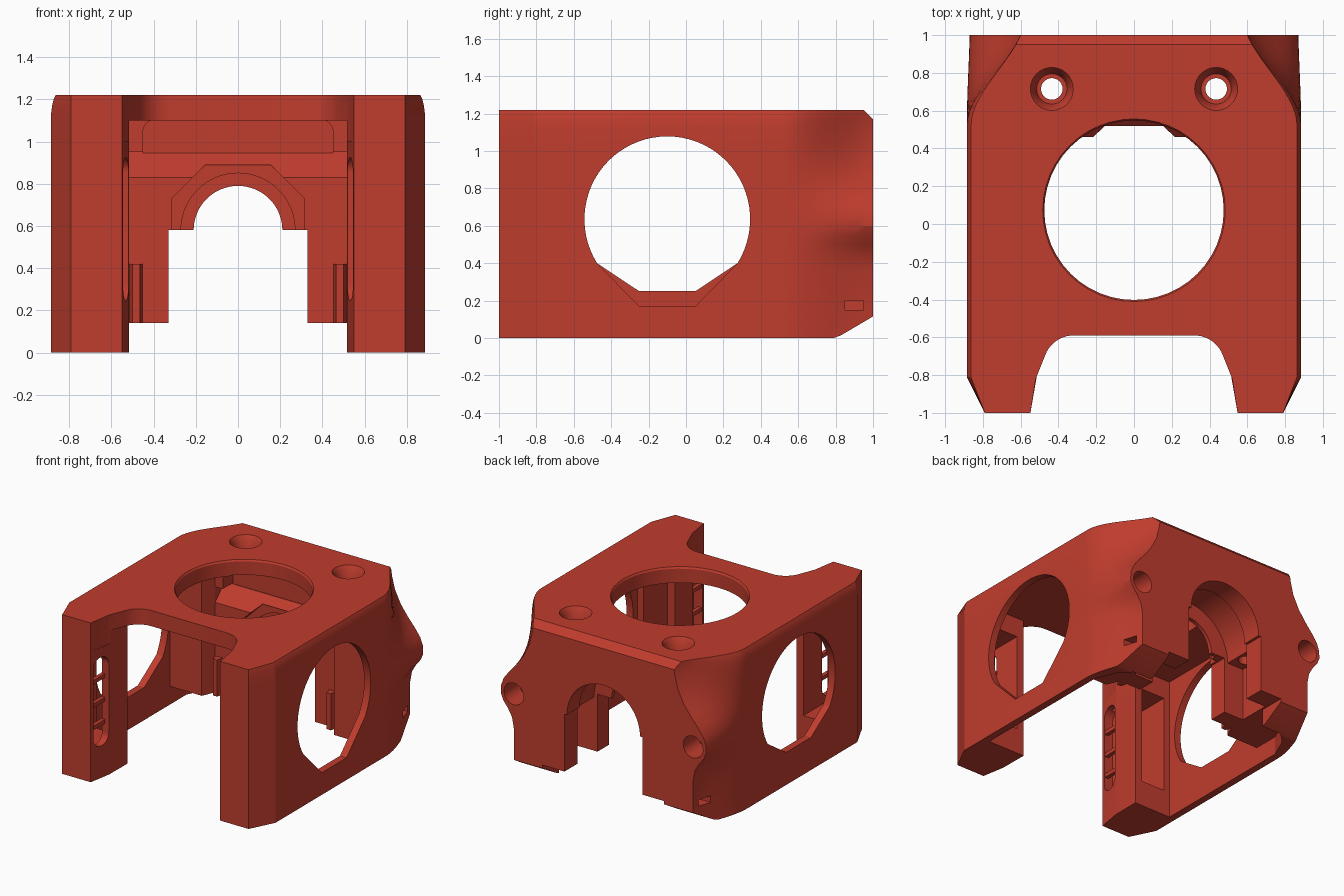
import bpy, bmesh
from math import sin, cos, radians

if "Cube" in bpy.data.objects:
    bpy.data.objects.remove(bpy.data.objects["Cube"])

red = bpy.data.materials.new("brick_red")
red.use_nodes = True
red.diffuse_color = (0.53, 0.046, 0.027, 1)
red.node_tree.nodes["Principled BSDF"].inputs["Base Color"].default_value = red.diffuse_color


def loft(name, rings):
    """Closed solid skinned through rings of equal length."""
    bm = bmesh.new()
    loops = [[bm.verts.new(p) for p in ring] for ring in rings]
    n = len(loops[0])
    for low, high in zip(loops, loops[1:]):
        for i in range(n):
            j = (i + 1) % n
            bm.faces.new((low[i], low[j], high[j], high[i]))
    bm.faces.new(loops[0][::-1])
    bm.faces.new(loops[-1])
    bmesh.ops.recalc_face_normals(bm, faces=bm.faces)
    mesh = bpy.data.meshes.new(name)
    bm.to_mesh(mesh)
    bm.free()
    mesh.materials.append(red)
    ob = bpy.data.objects.new(name, mesh)
    bpy.context.collection.objects.link(ob)
    return ob


def place(axis, u, v, w):
    return {"x": (w, u, v), "y": (u, w, v), "z": (u, v, w)}[axis]


def prism(name, axis, a, b, pts):
    return loft(name, [[place(axis, u, v, w) for u, v in pts] for w in (a, b)])


def box(name, x, y, z):
    return prism(name, "z", *z, [(x[0], y[0]), (x[1], y[0]), (x[1], y[1]), (x[0], y[1])])


def arc(u, v, r, start=0, end=360, n=48):
    return [(u + r * cos(radians(start + (end - start) * i / n)),
             v + r * sin(radians(start + (end - start) * i / n))) for i in range(n + 1)]


def circle(u, v, r):
    return arc(u, v, r)[:-1]


def mirrored(half):
    return half + [(-u, v) for u, v in reversed(half)]


def arch(width, shoulder, r):
    return [(-width, -0.1), (width, -0.1), (width, shoulder)] + \
        arc(0, shoulder, r, 0, 180, 32) + [(-width, shoulder)]


def cut(cutter):
    mod = shell.modifiers.new("cut", "BOOLEAN")
    mod.operation, mod.solver, mod.object = "DIFFERENCE", "EXACT", cutter
    bpy.context.view_layer.objects.active = shell
    bpy.ops.object.modifier_apply(modifier=mod.name)
    bpy.data.objects.remove(cutter)


# Outer body: stacked outlines whose rear corners swell into two ears
def outline(z, rear_x, rear_y, inset):
    side = 0.885 - inset
    half = [(0.79, -1), (side, -0.81)]
    for i in range(13):
        y = 0.52 + (rear_y - 0.52) * i / 12
        t = (y - 0.52) / 0.48
        f = 0.6 * t * t * (3 - 2 * t) + 0.4 * t * t
        half.append((side + (rear_x - side) * f, y))
    return [(x, y, z) for x, y in mirrored(half)]


levels = [(0, .76, .79, 0), (.015, .76, .83, 0), (.115, .76, 1, 0), (.36, .76, 1, 0),
          (.44, .775, 1, 0), (.5, .81, 1, 0), (.55, .85, 1, 0), (.6, .87, 1, 0),
          (.66, .868, 1, 0), (.72, .845, 1, 0), (.78, .8, 1, 0), (.85, .74, 1, 0),
          (.93, .68, 1, 0), (1.03, .63, 1, 0), (1.13, .605, 1, 0), (1.17, .6, 1, .005),
          (1.2, .6, .97, .012), (1.22, .6, .95, .022)]
shell = loft("shell", [outline(*level) for level in levels])

# Main chamber with stepped rear corners, and the channel between the front legs
cut(prism("chamber", "z", -.1, 1.1,
          mirrored([(.83, -.6), (.83, .36), (.56, .36), (.515, .46)])))
cut(prism("channel", "z", -.1, 1.1, mirrored([(.552, -1.02), (.517, -.82), (.515, -.55)])))

# Notch in the top plate, with rounded inner corners
cut(prism("top_notch", "z", 1, 1.3,
          mirrored([(.552, -1.02), (.52, -.82)] + arc(.32, -.75, .16, 20, 90, 10))))

# Round opening in the top, with a fine chamfer
cut(prism("top_opening", "z", 1, 1.3, circle(0, .073, .475)))
cut(loft("top_rim", [[(x, y, z) for x, y in circle(0, .073, r)]
                     for z, r in ((1.2, .47), (1.23, .49))]))

# Side openings: round with a flat foot, the left one reaching lower
for s, foot in ((-1, .25), (1, .17)):
    cut(prism("side_opening", "x", s * .6, s,
              arc(-.1, .635, .443, -32, 212) + [(-.25, foot), (.05, foot)]))

# Rear block: raised floor behind thin side walls, stepped arches, front recess
cut(box("rear_floor", (-.515, .515), (.4, 1.1), (-.1, .14)))
cut(prism("rear_floor_sides", "z", -.1, .14,
          mirrored([(.83, .3), (.83, .56), (.76, .72), (.68, .8), (.5, .8)])))
cut(prism("rear_arch", "y", .84, 1.1, arch(.33, .58, .31)))
cut(prism("middle_pocket", "y", .6, .845, arch(.5, .55, .36)))
cut(prism("inner_arch", "y", .4, .61, arch(.33, .58, .21)))
cut(prism("eight_sided_recess", "y", .4, .53,
          mirrored([(.315, .575), (.315, .73), (.155, .89)])))
cut(prism("round_recess", "y", .5, .57, arc(0, .58, .27, 0, 180)))
cut(prism("sloped_shelf", "x", -.515, .515,
          [(.4, .83), (.46, .83), (.58, .95), (.4, .95)]))
cut(prism("upper_recess", "y", .4, .58,
          mirrored([(.45, .945)] + arc(.39, 1.045, .06, 0, 90, 8))))

for s in (-1, 1):
    # Countersunk vertical screw holes
    cut(prism("screw_hole", "z", -.1, 1.3, circle(s * .435, .715, .057)))
    cut(loft("screw_sink", [[(x, y, z) for x, y in circle(s * .435, .715, r)]
                            for z, r in ((1.13, .08), (1.19, .095), (1.23, .12))]))
    # Ear holes and small rear slits
    cut(prism("ear_hole", "y", .82, 1.1, circle(s * .76, .62, .083)))
    cut(box("rear_slit", sorted((s * .7, s * .95)), (.85, .95), (.15, .2)))
    # Hollow inside each leg, with a long slot to the channel
    cut(box("leg_hollow", sorted((s * .575, s * .78)), (-.93, -.5), (.2, .95)))
    slot = arc(-.9, .85, .075, 0, 180, 16) + arc(-.9, .32, .075, 180, 360, 16)
    cut(prism("leg_slot", "x", s * .48, s * .62, slot))

# Cross ribs in the leg slots and locating posts on the rear block
for s, side in ((-1, "right"), (1, "left")):
    for i, z in enumerate((.4, .57, .75)):
        prism(f"{side}_slot_rib_{i + 1}", "x", s * .55, s * .58,
              [(-.98, z - .015), (-.82, z - .015), (-.82, z + .015), (-.98, z + .015)])
    prism(f"{side}_post", "z", .14, .42,
          [(s * x, y) for x, y in ((.45, .47), (.465, .41), (.5, .41), (.515, .47))])

# Smooth curves, sharp edges
bpy.ops.object.select_all(action="DESELECT")
shell.select_set(True)
bpy.context.view_layer.objects.active = shell
bpy.ops.object.shade_smooth_by_angle(angle=radians(20))
